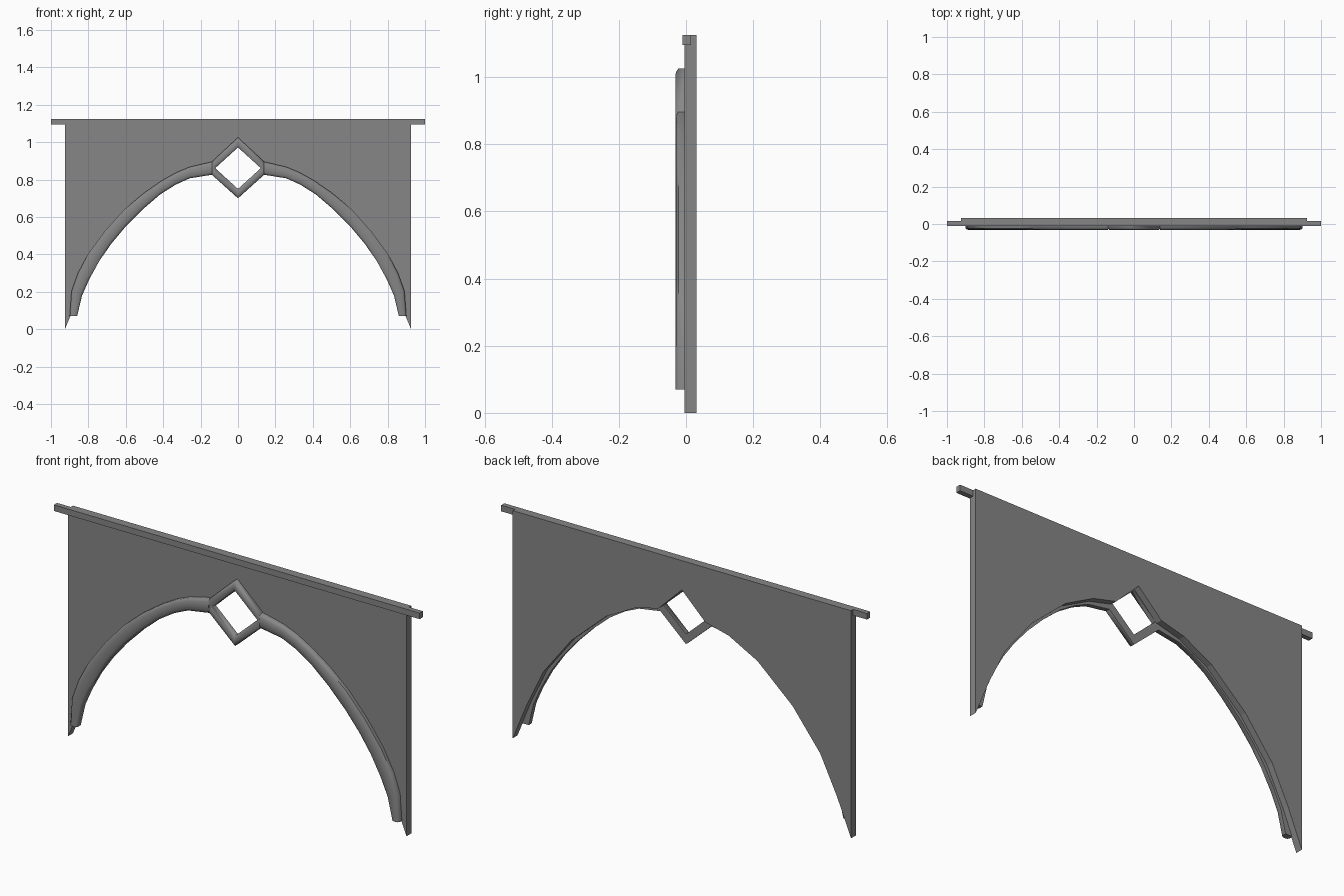
import bpy, bmesh, math
from mathutils import Vector

cube = bpy.data.objects.get("Cube")
if cube:
    bpy.data.objects.remove(cube, do_unlink=True)

grey = bpy.data.materials.new("plain grey")
grey.use_nodes = True
grey.diffuse_color = (0.24, 0.24, 0.24, 1)
grey.node_tree.nodes["Principled BSDF"].inputs["Base Color"].default_value = (0.24, 0.24, 0.24, 1)


def finish(bm, name, smooth=False):
    bmesh.ops.remove_doubles(bm, verts=bm.verts, dist=0.0001)
    bmesh.ops.recalc_face_normals(bm, faces=bm.faces)
    mesh = bpy.data.meshes.new(name)
    bm.to_mesh(mesh)
    bm.free()
    mesh.materials.append(grey)
    obj = bpy.data.objects.new(name, mesh)
    bpy.context.collection.objects.link(obj)
    if smooth:
        bpy.ops.object.select_all(action="DESELECT")
        obj.select_set(True)
        bpy.context.view_layer.objects.active = obj
        bpy.ops.object.shade_smooth_by_angle(angle=math.radians(60))
    return obj


# Rounded moulding section: fraction from outer to inner edge, depth
SECTION = [(0, 0), (0, -0.023), (0.18, -0.03), (0.5, -0.032),
           (0.82, -0.03), (1, -0.023), (1, 0)]


def moulding(name, stations, closed=False):
    bm = bmesh.new()
    rings = []
    for outer, inner in stations:
        ring = []
        for t, y in SECTION:
            p = Vector(outer).lerp(Vector(inner), t)
            ring.append(bm.verts.new((p.x, y, p.y)))
        rings.append(ring)
    pairs = list(zip(rings, rings[1:]))
    if closed:
        pairs.append((rings[-1], rings[0]))
    else:
        bm.faces.new(rings[0])
        bm.faces.new(rings[-1])
    n = len(SECTION)
    for a, b in pairs:
        for k in range(n):
            j = (k + 1) % n
            bm.faces.new((a[k], a[j], b[j], b[k]))
    return finish(bm, name, True)


def box(name, low, high):
    bm = bmesh.new()
    bmesh.ops.create_cube(bm, size=1)
    for v in bm.verts:
        v.co = [h if c > 0 else l for c, l, h in zip(v.co, low, high)]
    return finish(bm, name)


# Arch stations: outer edge point, inner edge point
ARCH = [((0.90, 0.07), (0.86, 0.07)),
        ((0.89, 0.205), (0.834, 0.18)),
        ((0.80, 0.405), (0.742, 0.364)),
        ((0.61, 0.638), (0.604, 0.545)),
        ((0.405, 0.796), (0.417, 0.72)),
        ((0.257, 0.868), (0.257, 0.807)),
        ((0.138, 0.896), (0.138, 0.826))]


def mirrored(stations):
    return [((-o[0], o[1]), (-i[0], i[1])) for o, i in stations]


# The inner edge curves more finely than the straight runs between stations
def refine(stations):
    fine = [stations[0]]
    for k in range(1, len(stations) - 1):
        p0, p1, p2 = [[Vector(e) for e in stations[j]] for j in (k - 1, k, k + 1)]
        fine.append(stations[k])
        if k < len(stations) - 2:
            p3 = [Vector(e) for e in stations[k + 2]]
            fine.append(tuple(tuple((9 * (b + c) - a - d) / 16)
                              for a, b, c, d in zip(p0, p1, p2, p3)))
    fine.append(stations[-1])
    return fine


moulding("arch_moulding_left", refine(ARCH))
moulding("arch_moulding_right", refine(mirrored(ARCH)))

# Diamond frame at the crown, clipped where the arch meets it
SIDE = [((0.14, 0.896), (0.122, 0.861)), ((0.14, 0.826), (0.122, 0.861))]
top = ((0, 1.025), (0, 0.972))
bottom = ((0, 0.70), (0, 0.75))
moulding("diamond_frame", [top] + SIDE + [bottom] + mirrored(SIDE[::-1]), True)

# Spandrel panel, following the arch and the upper half of the diamond
half = [(0.925, 1.125), (0.925, 0)]
half += [tuple(Vector(o).lerp(Vector(i), 0.75)) for o, i in ARCH[1:-1]]
half += [(0.128, 0.855)]
outline = half + [(0, 0.98)] + [(-x, z) for x, z in reversed(half)]
bm = bmesh.new()
face = bm.faces.new([bm.verts.new((x, -0.005, z)) for x, z in outline])
new = bmesh.ops.extrude_face_region(bm, geom=[face])["geom"]
bmesh.ops.translate(bm, vec=(0, 0.037, 0),
                    verts=[g for g in new if isinstance(g, bmesh.types.BMVert)])
# The extrusion leaves the front face in place as the other cap
finish(bm, "spandrel_panel")

# Top rail, passing beyond both ends of the panel
box("top_rail", (-1, -0.01, 1.095), (1, 0.015, 1.125))
